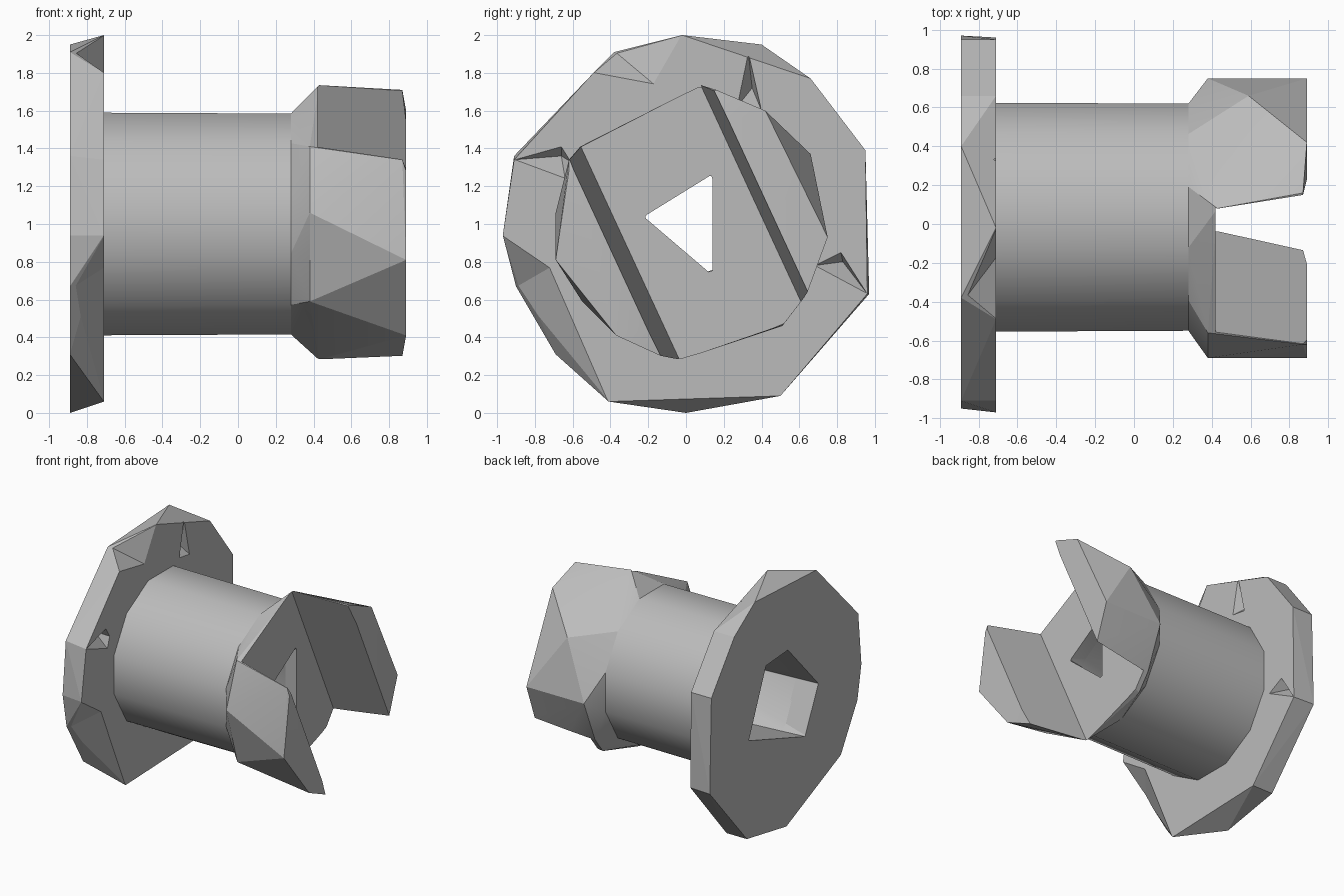
import bpy, bmesh, math
from mathutils import Vector

cube = bpy.data.objects.get("Cube")
if cube:
    bpy.data.objects.remove(cube, do_unlink=True)

grey = bpy.data.materials.new("light_grey")
grey.use_nodes = True
grey.diffuse_color = (0.5, 0.5, 0.5, 1)
grey.node_tree.nodes["Principled BSDF"].inputs["Base Color"].default_value = (0.5, 0.5, 0.5, 1)


def at(x, outline):
    """Place a (y, z) outline on the plane at x."""
    return [(x, y, z) for y, z in outline]


def circle(x, radius, sides, turn=0.0):
    return [(x, 0.035 + radius * math.cos(math.tau * (i + turn) / sides),
             1 + radius * math.sin(math.tau * (i + turn) / sides)) for i in range(sides)]


def hull(name, points):
    """Faceted solid wrapped round a few sections."""
    bm = bmesh.new()
    for p in points:
        bm.verts.new(p)
    res = bmesh.ops.convex_hull(bm, input=bm.verts[:])
    spare = {g for g in res["geom_interior"] + res["geom_unused"] if isinstance(g, bmesh.types.BMVert)}
    bmesh.ops.delete(bm, geom=list(spare), context='VERTS')
    bmesh.ops.dissolve_limit(bm, angle_limit=0.01, verts=bm.verts[:], edges=bm.edges[:])
    bmesh.ops.recalc_face_normals(bm, faces=bm.faces[:])
    mesh = bpy.data.meshes.new(name)
    bm.to_mesh(mesh)
    bm.free()
    mesh.materials.append(grey)
    obj = bpy.data.objects.new(name, mesh)
    bpy.context.collection.objects.link(obj)
    return obj


def activate(obj):
    bpy.ops.object.select_all(action='DESELECT')
    obj.select_set(True)
    bpy.context.view_layer.objects.active = obj


def cut(obj, points):
    cutter = hull("cutter", points)
    cutter.hide_render = True
    mod = obj.modifiers.new("cut", 'BOOLEAN')
    mod.operation, mod.solver, mod.object = 'DIFFERENCE', 'EXACT', cutter
    activate(obj)
    bpy.ops.object.modifier_apply(modifier=mod.name)
    bpy.data.objects.remove(cutter, do_unlink=True)


# Flange: irregular faceted disc
BACK, FACE = -0.89, -0.71
flange = hull("flange", at(FACE, [
    (-0.02, 2.0), (0.66, 1.77), (0.95, 1.39), (0.96, 0.63), (0.5, 0.09),
    (-0.41, 0.06), (-0.97, 0.94), (-0.91, 1.34), (-0.49, 1.8)]) + at(BACK, [
    (0.4, 1.95), (0.66, 1.77), (0.95, 1.39), (0.97, 0.63), (0.5, 0.09), (0, 0),
    (-0.69, 0.31), (-0.9, 0.67), (-0.95, 0.94), (-0.91, 1.36), (-0.38, 1.91)]))

# Chipped notches: an outline on the flange face running back to a point
notches = [
    ([(-0.97, 0.94), (-0.72, 0.77), (-0.65, 0.56), (-0.41, 0.06)], (-0.88, -0.91, 0.66)),
    ([(-0.49, 1.8), (-0.17, 1.74), (-0.02, 2.0)], (-0.87, -0.385, 1.92)),
    ([(-0.91, 1.34), (-0.66, 1.41), (-0.61, 1.33), (-0.64, 1.24)], (-0.81, -0.66, 1.36)),
    ([(0.68, 0.78), (0.82, 0.85), (0.96, 0.63)], (-0.82, 0.83, 0.8)),
    ([(0.33, 1.91), (0.27, 1.62), (0.4, 1.6)], (-0.84, 0.35, 1.72)),
]
for outline, tip in notches:
    cut(flange, at(FACE + 0.002, outline) + [tip])

# Barrel
barrel = hull("barrel", circle(-0.72, 0.61, 12, 0.5) + circle(0.3, 0.605, 12, 0.5))

# Slotted head: flared collar and two prongs
head = hull("head", circle(0.28, 0.605, 12, 0.5)
            + at(0.38, [(-0.69, 1.06), (-0.56, 1.41), (-0.55, 0.59), (0.61, 0.59), (0.75, 0.93), (0.51, 0.46)])
            + at(0.43, [(0.08, 1.735), (-0.03, 0.28)]) + [(0.59, 0.66, 1.37)]
            + at(0.87, [(-0.62, 1.34), (-0.13, 0.3), (0.16, 1.71)])
            + at(0.89, [(-0.62, 1.28), (-0.69, 0.81), (-0.37, 0.41),
                        (0.42, 1.6), (0.75, 0.93), (0.64, 0.63)]))

# Diagonal slot with flared walls
along, across = Vector((0, 0.42, -0.907)), Vector((0, 0.907, 0.42))
slot = []
for x, low, high in ((0.42, 0.087, 0.8), (0.95, -0.01, 0.862)):
    for offset in (low, high):
        slot += [Vector((x, 0, 0)) + across * offset + along * t for t in (-3, 3)]
cut(head, slot)

# Tapered bore, five-sided at the flange and three-sided in the slot
bore = at(-0.92, [(0.26, 1.39), (-0.02, 1.41), (-0.41, 0.99), (-0.24, 0.63), (0.48, 0.87)]) \
    + at(0.46, [(-0.21, 1.04), (0.13, 1.25), (0.13, 0.75)])
for part in (flange, barrel, head):
    cut(part, bore)

for part in (barrel, head):
    activate(part)
    bpy.ops.object.shade_smooth_by_angle(angle=math.radians(31 if part is barrel else 20))
